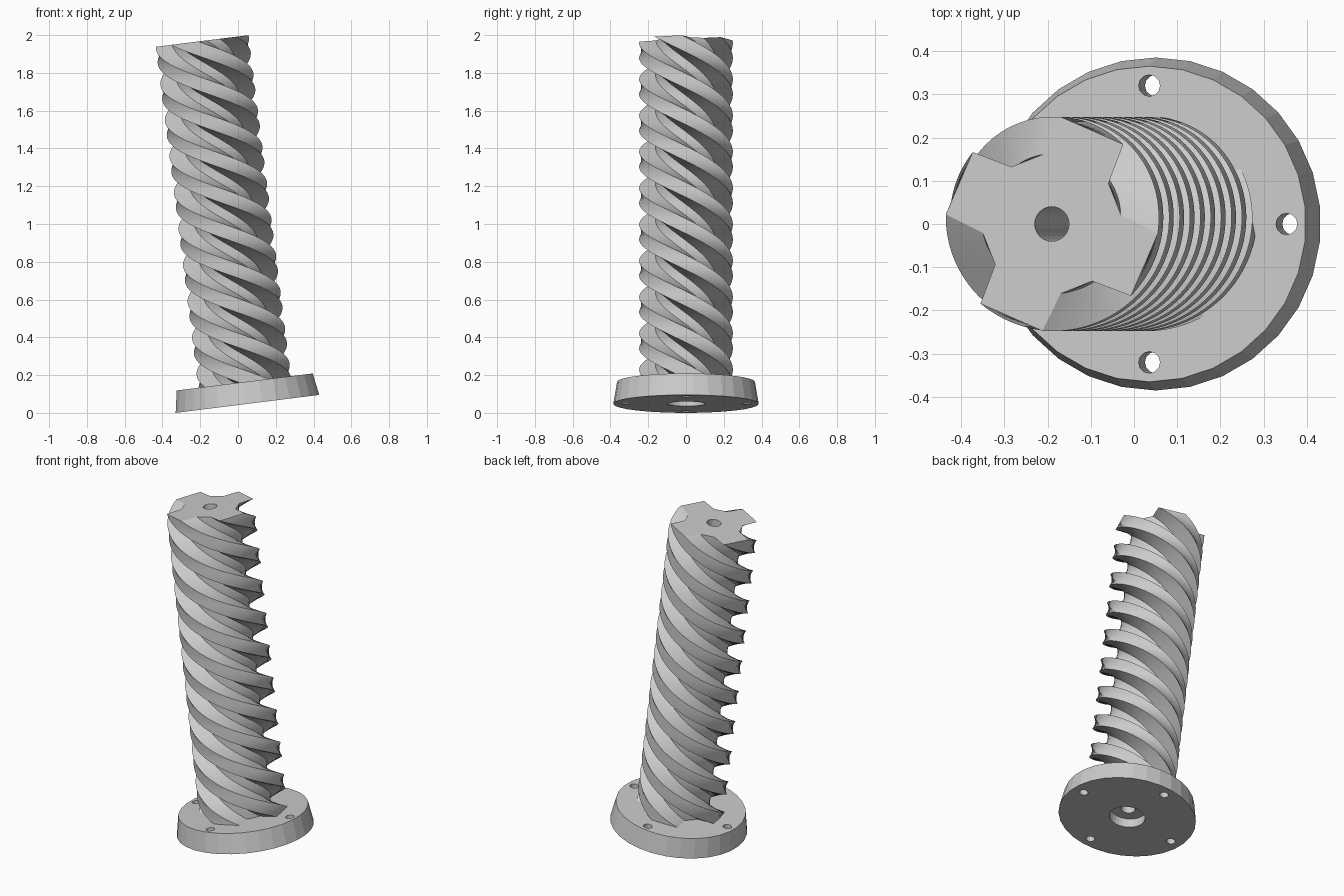
import bpy, bmesh, math
from mathutils import Matrix

cube = bpy.data.objects.get("Cube")
if cube:
    bpy.data.objects.remove(cube, do_unlink=True)

LENGTH, FLANGE = 1.936, 0.117      # total axis length, flange thickness
START = 0.09                       # screw begins inside the flange
STEP = 0.1936                      # axial distance between neighbouring threads
STARTS, SLICES = 4, 240
LEAN = Matrix.Translation((0.05, 0, 0.0477)) @ Matrix.Rotation(math.radians(-7.12), 4, 'Y')

grey = bpy.data.materials.new("plain_grey")
grey.use_nodes = True
colour = (0.6, 0.6, 0.6, 1)
grey.diffuse_color = colour
grey.node_tree.nodes["Principled BSDF"].inputs["Base Color"].default_value = colour


def make_object(name, bm):
    bmesh.ops.recalc_face_normals(bm, faces=bm.faces)
    mesh = bpy.data.meshes.new(name)
    bm.to_mesh(mesh)
    bm.free()
    mesh.materials.append(grey)
    ob = bpy.data.objects.new(name, mesh)
    bpy.context.collection.objects.link(ob)
    return ob


def cylinder(name, r_low, r_high, z_low, z_high, sides, x=0, y=0):
    bm = bmesh.new()
    place = Matrix.Translation((x, y, (z_low + z_high) / 2))
    bmesh.ops.create_cone(bm, cap_ends=True, segments=sides, radius1=r_low,
                          radius2=r_high, depth=z_high - z_low, matrix=place)
    return make_object(name, bm)


def drill(target, cutters):
    for cutter in cutters:
        mod = target.modifiers.new("drill", 'BOOLEAN')
        mod.operation = 'DIFFERENCE'
        mod.solver = 'EXACT'
        mod.object = cutter
        bpy.context.view_layer.objects.active = target
        bpy.ops.object.modifier_apply(modifier=mod.name)


# Thread cross-section: trapezoid grooves, as (radius, angle) pairs
profile = []
for k in range(STARTS):
    for radius, offset in ((0.248, -26.5), (0.162, -14), (0.162, 14), (0.248, 26.5)):
        profile.append((radius, math.radians(21.4 + offset + 360 * k / STARTS)))

# Twisted screw, left-handed
bm = bmesh.new()
rings = []
for i in range(SLICES + 1):
    z = START + (LENGTH - START) * i / SLICES
    turn = (LENGTH - z) / STEP * math.tau / STARTS
    rings.append([bm.verts.new((r * math.cos(a + turn), r * math.sin(a + turn), z))
                  for r, a in profile])
for low, high in zip(rings, rings[1:]):
    for j in range(len(low)):
        n = (j + 1) % len(low)
        bm.faces.new((low[j], low[n], high[n], high[j]))
bm.faces.new(rings[0][::-1])
bm.faces.new(rings[-1])
screw = make_object("twisted_screw", bm)

# Tapered mounting flange
flange = cylinder("mounting_flange", 0.385, 0.365, 0, FLANGE, 30)

# Centre bore, bottom recess and four bolt holes
bore = cylinder("bore_cutter", 0.04, 0.04, -0.1, LENGTH + 0.1, 24)
recess = cylinder("recess_cutter", 0.1, 0.1, -0.1, 0.055, 30)
bolts = [cylinder("bolt_cutter", 0.025, 0.025, -0.1, 0.3, 12,
                  0.32 * math.cos(a), 0.32 * math.sin(a))
         for a in (k * math.pi / 2 for k in range(4))]
drill(screw, [bore])
drill(flange, [bore, recess] + bolts)
for cutter in [bore, recess] + bolts:
    bpy.data.objects.remove(cutter, do_unlink=True)

# Lean both parts together
for ob in (screw, flange):
    ob.data.transform(LEAN)
